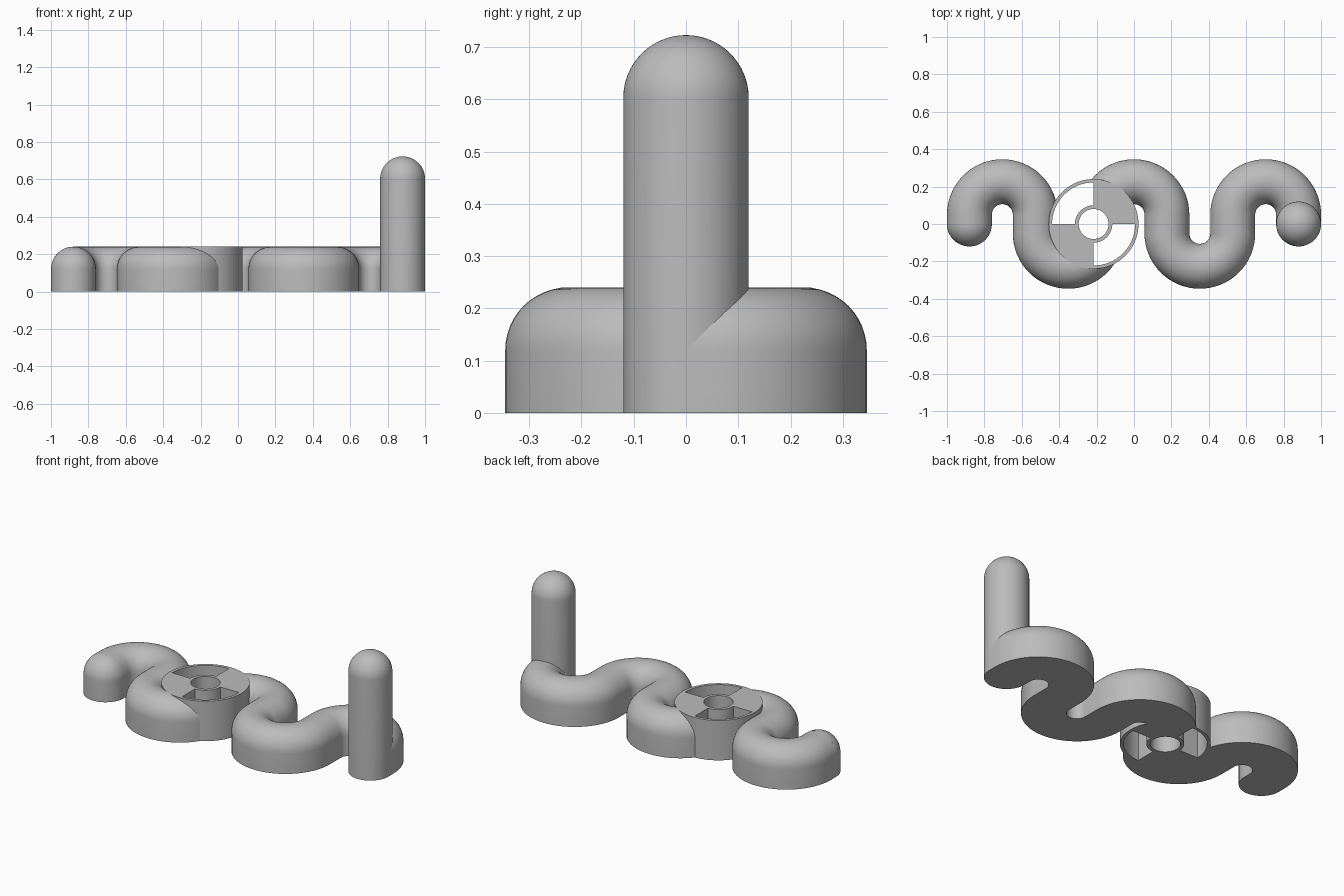
import bpy, bmesh
from math import pi, sin, cos, radians
from mathutils import Vector, Matrix

if "Cube" in bpy.data.objects:
    bpy.data.objects.remove(bpy.data.objects["Cube"])

TUBE = 0.12            # half width of the body
BEND = 0.176           # centre line radius of each bend
END = 5 * BEND         # x of both body ends
HUB = Vector((-0.216, 0, 0))
HEIGHT = 2 * TUBE

grey = bpy.data.materials.new("plain_grey")
grey.use_nodes = True
grey.diffuse_color = (0.5, 0.5, 0.5, 1)
grey.node_tree.nodes["Principled BSDF"].inputs["Base Color"].default_value = (0.5, 0.5, 0.5, 1)


def finish(name, bm, location=(0, 0, 0)):
    bmesh.ops.remove_doubles(bm, verts=bm.verts, dist=1e-5)
    bmesh.ops.recalc_face_normals(bm, faces=bm.faces)
    mesh = bpy.data.meshes.new(name)
    bm.to_mesh(mesh)
    bm.free()
    obj = bpy.data.objects.new(name, mesh)
    obj.location = location
    mesh.materials.append(grey)
    bpy.context.collection.objects.link(obj)
    return obj


def smooth(obj):
    bpy.ops.object.select_all(action="DESELECT")
    obj.select_set(True)
    bpy.context.view_layer.objects.active = obj
    bpy.ops.object.shade_smooth_by_angle(angle=radians(35))


def loft(name, sections, closed=False, location=(0, 0, 0)):
    """Skin a row of matching closed cross-sections."""
    bm = bmesh.new()
    rings = [[bm.verts.new(p) for p in s] for s in sections]
    pairs = list(zip(rings, rings[1:]))
    if closed:
        pairs.append((rings[-1], rings[0]))
    else:
        bm.faces.new(rings[0])
        bm.faces.new(rings[-1])
    for a, b in pairs:
        for i in range(len(a)):
            j = (i + 1) % len(a)
            bm.faces.new((a[i], a[j], b[j], b[i]))
    return finish(name, bm, location)


def sector(name, inner, outer, start, end):
    """Upright annular block around the hub axis; a full turn gives a ring."""
    full = end - start > 359
    steps = 96 if full else 24
    sections = []
    for k in range(steps if full else steps + 1):
        a = radians(start + (end - start) * k / steps)
        sections.append([(r * cos(a), r * sin(a), z) for r, z in
                         ((inner, 0), (outer, 0), (outer, HEIGHT), (inner, HEIGHT))])
    return loft(name, sections, full, HUB)


def domed_post(name, x, height, start, turn):
    """Round-topped post, or half of one, spun from its outline."""
    bm = bmesh.new()
    outline = [(0, 0), (TUBE, 0)]
    outline += [(TUBE * cos(i * pi / 32), height - TUBE + TUBE * sin(i * pi / 32))
                for i in range(17)]
    verts = [bm.verts.new((r, 0, z)) for r, z in outline]
    edges = [bm.edges.new(pair) for pair in zip(verts, verts[1:])]
    bmesh.ops.rotate(bm, verts=verts, matrix=Matrix.Rotation(start, 3, "Z"))
    bmesh.ops.spin(bm, geom=verts + edges, axis=(0, 0, 1), cent=(0, 0, 0),
                   angle=turn, steps=max(1, int(turn / (2 * pi) * 64)))
    obj = finish(name, bm, (x, 0, 0))
    smooth(obj)
    return obj


# Winding body: centre line of five alternating half-circle bends
path = [(Vector((-END, 0, 0)), Vector((-1, 0, 0)))]
for n in range(5):
    side = 1 if n % 2 == 0 else -1
    centre = Vector(((n - 2) * 2 * BEND, side * 0.05, 0))
    for k in range(33):
        a = pi - pi * k / 32
        out = Vector((cos(a), side * sin(a), 0))
        path.append((centre + out * BEND, out * side))
path.append((Vector((END, 0, 0)), Vector((1, 0, 0))))

# Arched cross-section: flat base, upright sides, half-round top
arch = [(-TUBE, 0), (TUBE, 0)]
arch += [(TUBE * cos(i * pi / 24), TUBE + TUBE * sin(i * pi / 24)) for i in range(25)]
first_side = Vector((-1, 0, 0))
path[-1] = (path[-1][0], path[-2][1])
path[0] = (path[0][0], first_side)
body = loft("winding_body", [[p + s * u + Vector((0, 0, z)) for u, z in arch] for p, s in path])

# Clear the body where the hub sits
bm = bmesh.new()
bmesh.ops.create_cone(bm, cap_ends=True, segments=96, radius1=0.232, radius2=0.232, depth=1)
cutter = finish("hub_cutter", bm, HUB)
cutter.hide_render = True
cut = body.modifiers.new("hub_opening", "BOOLEAN")
cut.operation = "DIFFERENCE"
cut.solver = "EXACT"
cut.object = cutter
bpy.context.view_layer.objects.active = body
bpy.ops.object.modifier_apply(modifier=cut.name)
bpy.data.objects.remove(cutter)
smooth(body)

# Hub: outer ring, centre sleeve and two solid quarters
for part in (sector("hub_outer_ring", 0.222, 0.24, 0, 360),
             sector("hub_centre_sleeve", 0.08, 0.1, 0, 360),
             sector("hub_back_quarter", 0.099, 0.223, 0, 90),
             sector("hub_front_quarter", 0.099, 0.223, 180, 270)):
    smooth(part)

# Rounded tail and the tall upright neck
domed_post("tail_end", -END, HEIGHT, pi, pi)
domed_post("upright_neck", END, 0.723, 0, 2 * pi)
